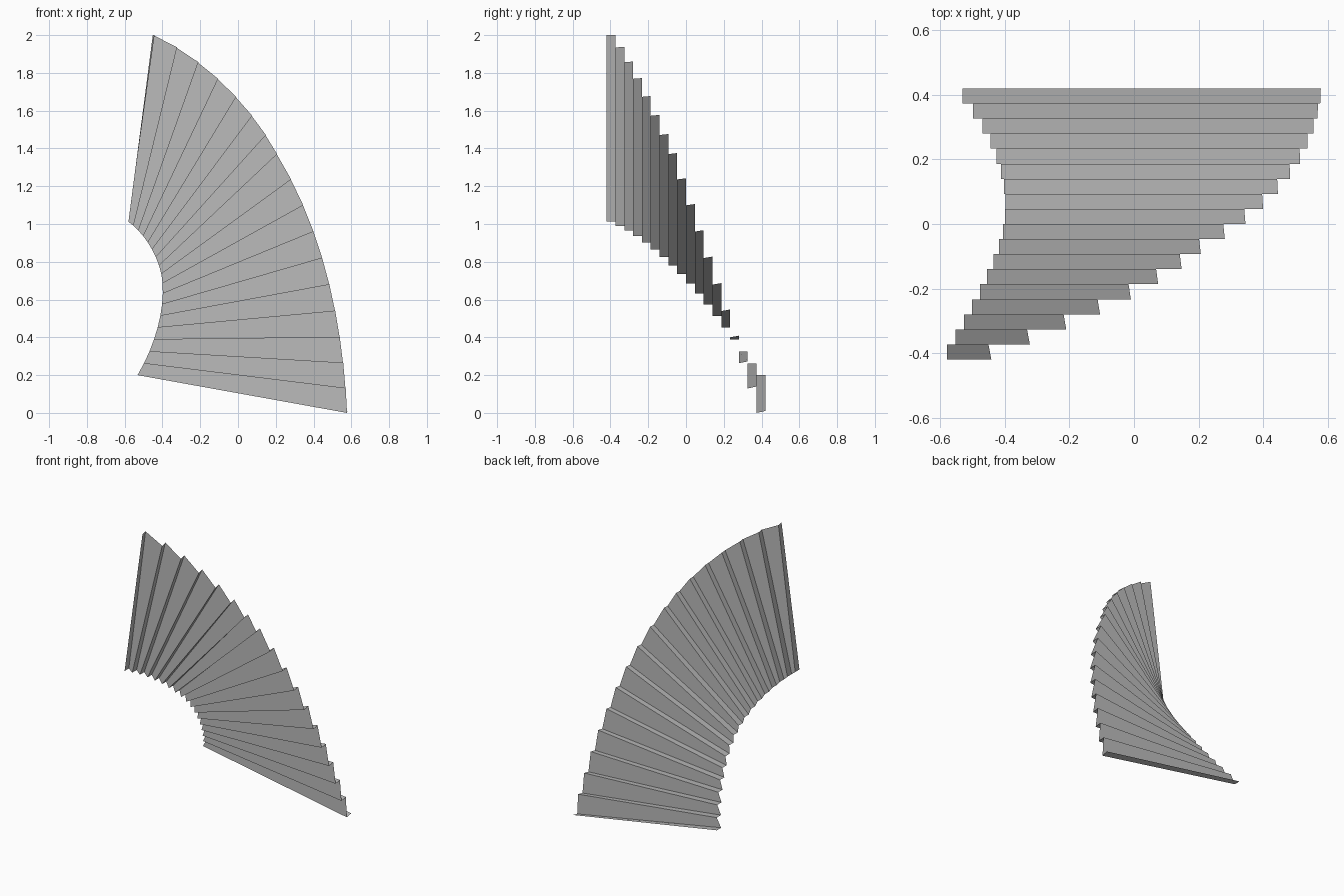
import bpy
from mathutils import Vector, Matrix

cube = bpy.data.objects.get("Cube")
if cube:
    bpy.data.objects.remove(cube, do_unlink=True)

RISERS = 18
DEPTH = 0.84 / RISERS      # run of every riser along y
TWIST = 0.009              # slight turn of each riser's rear edge

# Guide points (x, z) by riser number, for the two flights of the fan
OUTER = {0: (-.442, 2), 2: (-.21, 1.857), 5: (.075, 1.573), 7: (.207, 1.37),
         10: (.4, .96), 14: (.538, .4), 17: (.577, 0)}
INNER = {0: (-.58, 1.012), 2: (-.527, .965), 5: (-.455, .865), 7: (-.418, .78),
         10: (-.398, .632), 14: (-.445, .388), 17: (-.532, .2)}
FLIGHTS = ((0, 2, 5, 7), (7, 10, 14, 17))


def rail_point(guide, k):
    """Cubic interpolation along one flight of a rail."""
    knots = FLIGHTS[0] if k <= 7 else FLIGHTS[1]
    point = Vector((0, 0))
    for i in knots:
        weight = 1
        for j in knots:
            if j != i:
                weight *= (k - j) / (i - j)
        point += weight * Vector(guide[i])
    return point


# Each ray of the fan gives a front edge and a rear edge; joining them
# all in order makes the risers and the flat wedges between them.
verts = []
for k in range(RISERS):
    inner, outer = rail_point(INNER, k), rail_point(OUTER, k)
    for side in (0, 1):
        y = (k + side) * DEPTH - 0.42
        tip = inner + Matrix.Rotation(TWIST * side, 2) @ (outer - inner)
        verts += [(inner.x, y, inner.y), (tip.x, y, tip.y)]
faces = [(i, i + 1, i + 3, i + 2) for i in range(0, len(verts) - 2, 2)]

mesh = bpy.data.meshes.new("pleated_fan")
mesh.from_pydata(verts, [], faces)
fan = bpy.data.objects.new("pleated_fan", mesh)
bpy.context.collection.objects.link(fan)

# Plain grey
grey = bpy.data.materials.new("grey")
grey.use_nodes = True
colour = (0.5, 0.5, 0.5, 1)
grey.diffuse_color = colour
grey.node_tree.nodes["Principled BSDF"].inputs["Base Color"].default_value = colour
mesh.materials.append(grey)
